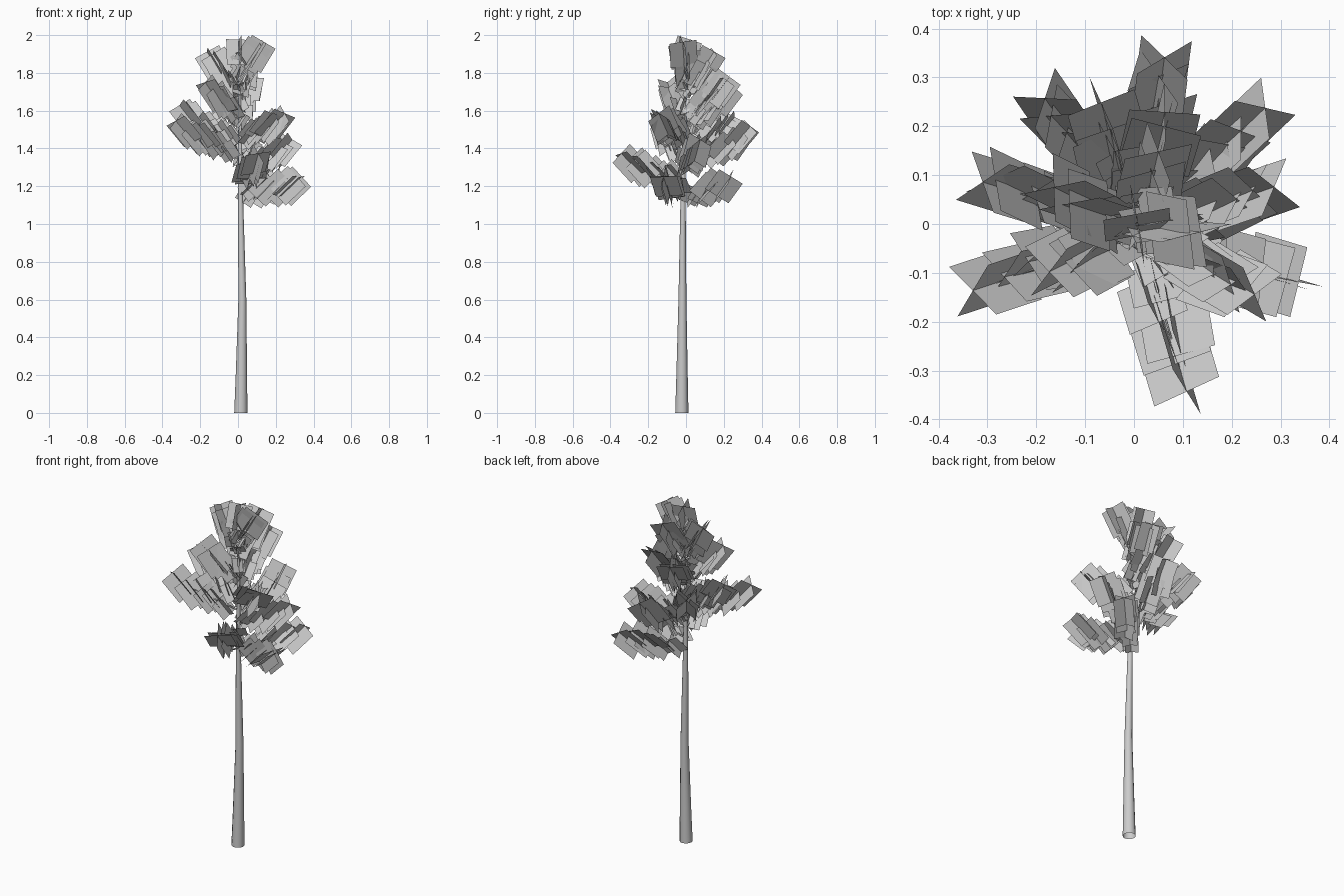
import bpy, bmesh, math, random
from mathutils import Vector, Matrix

random.seed(4)
if "Cube" in bpy.data.objects:
    bpy.data.objects.remove(bpy.data.objects["Cube"], do_unlink=True)

grey = bpy.data.materials.new("light grey")
grey.use_nodes = True
grey.diffuse_color = (0.6, 0.6, 0.6, 1)
grey.node_tree.nodes["Principled BSDF"].inputs["Base Color"].default_value = (0.6, 0.6, 0.6, 1)


def finish(bm, name, smooth=False):
    mesh = bpy.data.meshes.new(name)
    bm.to_mesh(mesh)
    bm.free()
    mesh.materials.append(grey)
    for poly in mesh.polygons:
        poly.use_smooth = smooth
    obj = bpy.data.objects.new(name, mesh)
    bpy.context.collection.objects.link(obj)


def tube(bm, path, radii, sides):
    """Open tapered tube through the path points."""
    rings = []
    for i, p in enumerate(path):
        along = path[min(i + 1, len(path) - 1)] - path[max(i - 1, 0)]
        turn = Vector((0, 0, 1)).rotation_difference(along)
        ring = []
        for k in range(sides):
            a = math.tau * k / sides
            offset = Vector((math.cos(a), math.sin(a), 0)) * radii[i]
            ring.append(bm.verts.new(p + turn @ offset))
        rings.append(ring)
    for low, high in zip(rings, rings[1:]):
        for k in range(sides):
            n = (k + 1) % sides
            bm.faces.new((low[k], low[n], high[n], high[k]))


def leaf_cross(bm, centre, azimuth, pitch, roll, size):
    """Two quads crossing along an axis that points outward and up."""
    turn = (Matrix.Rotation(azimuth, 3, 'Z') @ Matrix.Rotation(-pitch, 3, 'Y')
            @ Matrix.Rotation(roll, 3, 'X'))
    for quarter in (0, math.pi / 2):
        spin = turn @ Matrix.Rotation(quarter, 3, 'X')
        corners = ((-1, -1), (1, -1), (1, 1), (-1, 1))
        bm.faces.new([bm.verts.new(centre + spin @ Vector((u * size * 0.5, v * size * 0.49, 0)))
                      for u, v in corners])


# Trunk: slightly bowed, open at the bottom
trunk_path = [Vector(p) for p in ((0.015, -0.022, 0), (0.018, -0.021, 0.2), (0.023, -0.019, 0.6),
                                  (0.014, -0.016, 1.1), (0.012, -0.012, 1.5), (0.006, 0.0, 1.97))]
bm = bmesh.new()
tube(bm, trunk_path, (0.035, 0.030, 0.021, 0.014, 0.008, 0.003), 12)
finish(bm, "trunk", True)


def trunk_point(z):
    for a, b in zip(trunk_path, trunk_path[1:]):
        if z <= b.z:
            return a.lerp(b, (z - a.z) / (b.z - a.z))


# Branches: azimuth, start height, reach and height of last leaf, leaf roll
branches = (
    (-18, 1.19, 0.285, 1.20, 5), (-74, 1.24, 0.29, 1.32, 12),
    (45, 1.16, 0.305, 1.20, 45), (82, 1.32, 0.31, 1.46, 45),
    (200, 1.37, 0.315, 1.49, 35), (163, 1.42, 0.29, 1.57, 45),
    (18, 1.29, 0.24, 1.39, 40), (-29, 1.45, 0.22, 1.53, 60),
    (126, 1.37, 0.285, 1.51, 45), (78, 1.56, 0.20, 1.72, 10),
    (205, 1.55, 0.16, 1.69, 20), (107, 1.54, 0.225, 1.67, 5),
    (155, 1.70, 0.15, 1.85, 35), (75, 1.70, 0.12, 1.85, 30),
    (-5, 1.77, 0.09, 1.90, 15),
)

wood, leaves = bmesh.new(), bmesh.new()
for angle, z0, reach, z1, roll in branches:
    azimuth = math.radians(angle)
    start = trunk_point(z0)
    end = start + Vector((math.cos(azimuth) * reach, math.sin(azimuth) * reach, z1 - z0))
    tube(wood, [start, start.lerp(end, 0.5), end], (0.005, 0.003, 0.001), 5)
    pitch = math.radians(42) + 0.3 * math.atan2(z1 - z0, reach)
    count = 6 if reach > 0.18 else 5
    for i in range(count):
        t = 0.22 + 0.78 * i / (count - 1)
        last = i == count - 1
        jitter = Vector([random.uniform(-0.02, 0.02) for _ in range(3)]) * (not last)
        sway = 0.03 if last else 0.18
        leaf_cross(leaves, start.lerp(end, t) + jitter, azimuth + random.uniform(-sway, sway),
                   pitch + random.uniform(-sway, sway) * 0.5,
                   math.radians(roll) + random.uniform(-sway, sway),
                   0.08 + 0.07 * min(1, t * 1.4))

# Small leaves around the leading shoot, and the crown leaf
for i in range(5):
    leaf_cross(leaves, trunk_point(1.55 + 0.08 * i), i * 2.4, 1.0, 0.4, 0.08)
leaf_cross(leaves, trunk_point(1.91), math.radians(95), 1.25, 0.1, 0.14)

finish(wood, "branches", True)
finish(leaves, "leaf_cards")
